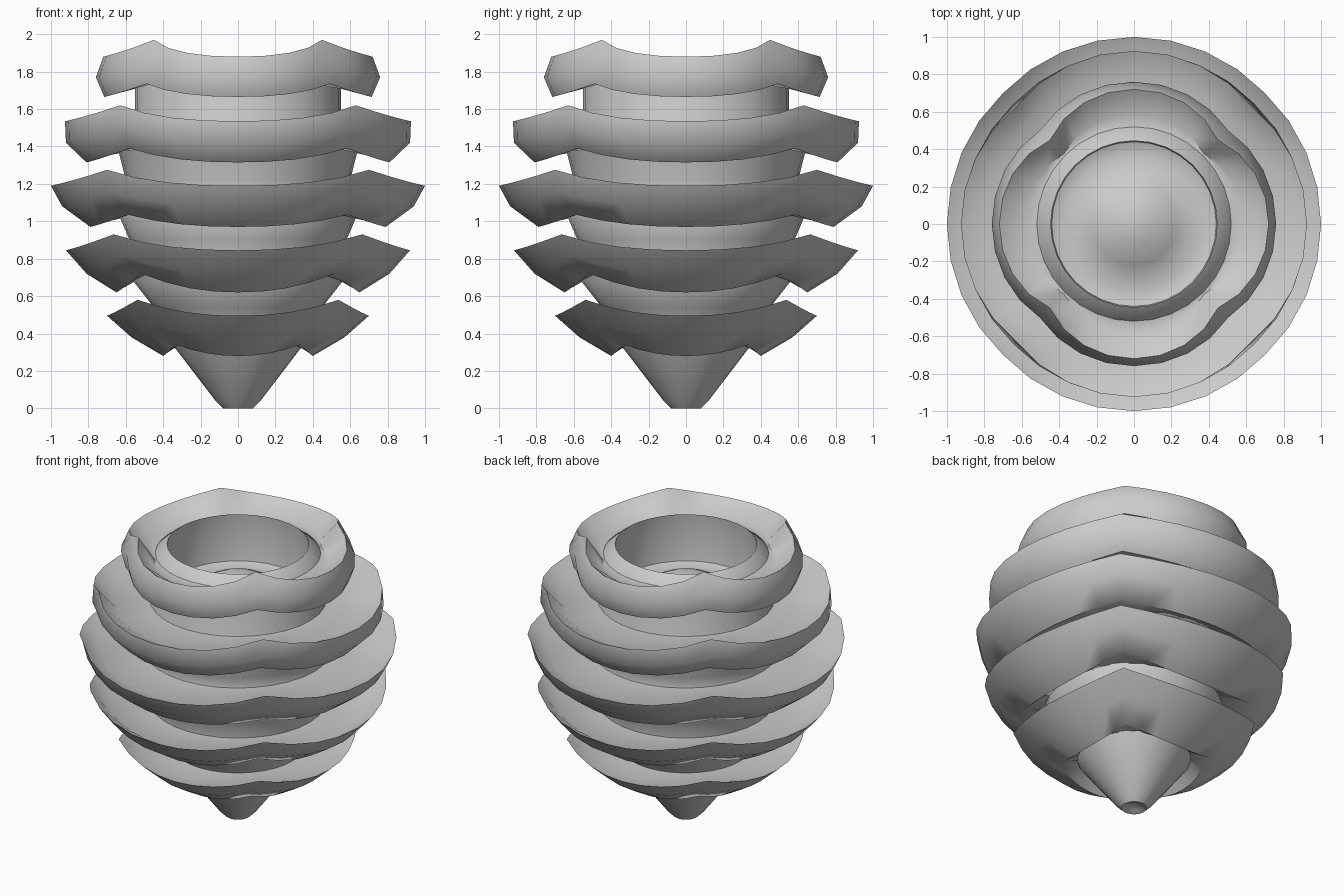
import bpy, bmesh
from math import pi, cos, sin

if "Cube" in bpy.data.objects:
    bpy.data.objects.remove(bpy.data.objects["Cube"])

SEG = 32


def wave(a):
    # 0 at front/back/sides, rising to a crest at each diagonal
    t = a % (pi / 2)
    t = min(t, pi / 2 - t) / (pi / 4)
    return t ** 2.2


def lathe(name, profile, closed, angle=52):
    """Profile rows: (radius, z, radius change at diagonal, rise at diagonal)."""
    bm = bmesh.new()
    rows = []
    for r, z, dr, dz in profile:
        if r == 0:
            v = bm.verts.new((0, 0, z))
            rows.append([v] * SEG)
            continue
        row = []
        for i in range(SEG):
            a = 2 * pi * i / SEG
            w = wave(a)
            q = r + dr * w
            row.append(bm.verts.new((q * cos(a), q * sin(a), z + dz * w)))
        rows.append(row)
    pairs = list(zip(rows, rows[1:]))
    if closed:
        pairs.append((rows[-1], rows[0]))
    for lo, hi in pairs:
        for i in range(SEG):
            j = (i + 1) % SEG
            quad = []
            for v in (lo[i], lo[j], hi[j], hi[i]):
                if v not in quad:
                    quad.append(v)
            bm.faces.new(quad)
    bmesh.ops.recalc_face_normals(bm, faces=bm.faces[:])
    mesh = bpy.data.meshes.new(name)
    bm.to_mesh(mesh)
    bm.free()
    ob = bpy.data.objects.new(name, mesh)
    bpy.context.collection.objects.link(ob)
    bpy.ops.object.select_all(action='DESELECT')
    ob.select_set(True)
    bpy.context.view_layer.objects.active = ob
    bpy.ops.object.shade_smooth_by_angle(angle=angle * pi / 180)
    return ob


# Core: pointed foot, stacked tapering segments, hollow top with a low dome
core = [(0, .04), (.05, .01), (.08, 0), (.12, .04), (.35, .34), (.41, .47),
        (.45, .54), (.56, .68), (.55, .78), (.58, .90), (.64, 1.04),
        (.59, 1.14), (.60, 1.22), (.64, 1.38), (.57, 1.45), (.55, 1.50),
        (.55, 1.74), (.53, 1.80), (.445, 1.87), (.46, 1.72), (.44, 1.55),
        (.36, 1.52), (.22, 1.60), (.10, 1.66), (0, 1.67)]
lathe("core", [(r, z, 0, 0) for r, z in core], False)

# Wavy flanges: outer bottom, outer middle, outer rim, inner top, inner bottom
rings = [
    ((.40, .28, .07, .06), (.57, .38, .05, .07), (.70, .495, .06, .085),
     (.40, .48), (.34, .36)),
    ((.65, .62, .08, .10), (.81, .72, .06, .095), (.92, .845, .02, .085),
     (.53, .785), (.53, .74)),
    ((.79, .97, .04, .065), (.94, 1.08, .02, .075), (1.0, 1.19, -.01, .085),
     (.57, 1.15), (.61, 1.06)),
    ((.81, 1.315, .01, .075), (.92, 1.42, -.01, .08), (.925, 1.535, -.035, .085),
     (.53, 1.49), (.61, 1.41)),
    ((.715, 1.665, -.02, .07), (.76, 1.77, -.05, .08), (.72, 1.88, -.085, .09),
     (.52, 1.81), (.52, 1.74)),
]
for n, (bottom, middle, rim, top_in, low_in) in enumerate(rings, 1):
    # Shallow trough just inside the rim
    trough = (rim[0] - .13, top_in[1] - .01, rim[2] * .7, .01)
    lathe(f"flange_{n}", [bottom, middle, rim, trough,
                          (*top_in, 0, 0), (*low_in, 0, 0)], True)
